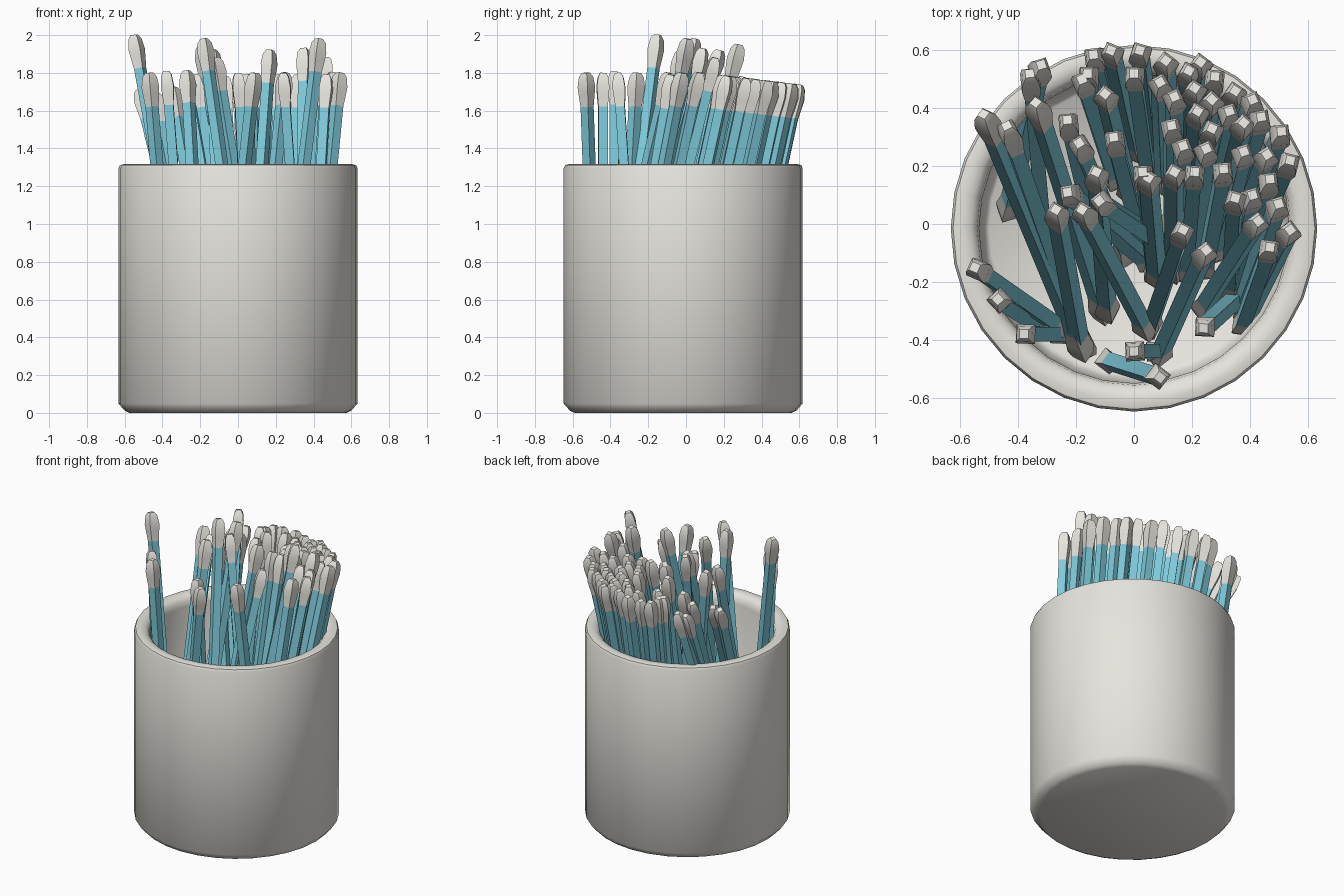
import bpy, bmesh, math, random
from mathutils import Vector, Matrix

random.seed(4)


def material(name, rgb):
    m = bpy.data.materials.new(name)
    m.diffuse_color = (*rgb, 1)
    return m


WHITE = material("warm_white", (0.80, 0.78, 0.73))
BLUE = material("light_blue", (0.22, 0.62, 0.74))


def finish(bm, name, mats, angle):
    bmesh.ops.recalc_face_normals(bm, faces=bm.faces)
    me = bpy.data.meshes.new(name)
    bm.to_mesh(me)
    bm.free()
    for m in mats:
        me.materials.append(m)
    ob = bpy.data.objects.new(name, me)
    bpy.context.collection.objects.link(ob)
    bpy.ops.object.select_all(action='DESELECT')
    ob.select_set(True)
    bpy.context.view_layer.objects.active = ob
    bpy.ops.object.shade_smooth_by_angle(angle=math.radians(angle))
    return ob


def lathe(profile, sides, blue_band=None):
    """Closed solid of revolution around z; profile = (radius, z) points."""
    bm = bmesh.new()
    rings = [[bm.verts.new((r * math.cos(2 * math.pi * i / sides),
                            r * math.sin(2 * math.pi * i / sides), z))
              for i in range(sides)] for r, z in profile]
    for k, (a, b) in enumerate(zip(rings, rings[1:])):
        for i in range(sides):
            j = (i + 1) % sides
            f = bm.faces.new((a[i], a[j], b[j], b[i]))
            f.material_index = 1 if k == blue_band else 0
    bm.faces.new(rings[0])
    bm.faces.new(rings[-1])
    return bm


# Cup: chamfered foot, rounded rim, hollow inside
cup = lathe([(0.575, 0), (0.60, 0.012), (0.633, 0.05), (0.633, 1.295), (0.625, 1.312),
             (0.60, 1.318), (0.565, 1.312), (0.542, 1.29), (0.535, 1.25),
             (0.52, 0.08), (0.50, 0.06)], 32)
cup_ob = finish(cup, "cup", [WHITE], 50)
cup_ob.location.y = -0.015

# Swab: four-sided stick with a padded tip at each end
LENGTH = 1.70
TIP = [(0.022, 0), (0.038, 0.022), (0.047, 0.075), (0.043, 0.115), (0.035, 0.18)]
SWAB = TIP + [(r, LENGTH - d) for r, d in reversed(TIP)]


def swab(name, x, y, z, bx, by):
    """Place a swab with its top at x, y, z, leaning from bx, by."""
    h = min(math.hypot(x - bx, y - by), 1.2)
    top = Vector((x, y, z))
    base = Vector((bx, by, max(0.065, z - math.sqrt(LENGTH ** 2 - h * h))))
    axis = top - base
    bm = lathe(SWAB, 4, blue_band=len(TIP) - 1)
    rot = axis.to_track_quat('Z', 'Y').to_matrix().to_4x4()
    spin = Matrix.Rotation(random.uniform(0, math.pi / 2), 4, 'Z')
    stretch = Matrix.Diagonal((1, 1, axis.length / LENGTH, 1))
    bm.transform(Matrix.Translation(base) @ rot @ spin @ stretch)
    finish(bm, name, [WHITE, BLUE], 60)


# Fan of swabs against the back right wall (top x, y); the lean follows a rule
fan = [(0.02, 0.60), (-0.08, 0.60), (-0.14, 0.585), (0.23, 0.56), (0.11, 0.565), (0.0, 0.52),
       (-0.10, 0.45), (0.09, 0.49), (0.14, 0.44), (0.19, 0.53), (0.28, 0.51), (0.35, 0.46),
       (0.21, 0.47), (0.27, 0.43), (0.22, 0.39), (0.41, 0.43), (0.33, 0.39), (0.44, 0.37),
       (0.51, 0.32), (0.38, 0.35), (0.27, 0.33), (0.13, 0.34), (0.17, 0.27), (0.25, 0.26),
       (0.38, 0.25), (0.46, 0.24), (0.54, 0.22), (0.31, 0.19), (0.21, 0.18), (0.14, 0.18),
       (0.03, 0.18), (0.05, 0.16), (0.50, 0.07), (0.41, 0.10), (-0.18, 0.50), (-0.16, 0.52)]
for i, (x, y) in enumerate(fan):
    swab(f"swab_back_{i + 1}", x, y, 1.81 - 0.12 * max(0, y), 0.62 * x + 0.05, y - 0.36)

# Loose swabs leaning left: top x, y, z and foot x, y
left = [(-0.52, 0.38, 1.71, -0.17, -0.46), (-0.44, 0.34, 1.69, -0.16, -0.45),
        (-0.34, 0.42, 1.72, -0.10, -0.33), (-0.32, 0.55, 1.70, -0.44, 0.03),
        (-0.36, 0.52, 1.68, -0.30, -0.15), (-0.23, 0.36, 1.74, -0.12, -0.10),
        (-0.19, 0.28, 1.95, -0.02, -0.12), (-0.07, 0.30, 1.78, 0.04, -0.12),
        (-0.13, 0.18, 1.92, -0.09, -0.32), (-0.12, 0.08, 1.88, 0.15, -0.10),
        (-0.18, 0.05, 1.98, 0.05, -0.38), (-0.27, 0.05, 1.81, -0.18, -0.45),
        (-0.23, 0.11, 1.79, 0.06, -0.14), (-0.55, -0.15, 2.00, -0.25, -0.36)]
# Loose swabs at the front and right
front = [(0.09, -0.53, 1.80, -0.10, -0.47), (0.0, -0.44, 1.80, 0.08, -0.44),
         (-0.38, -0.38, 1.81, -0.25, -0.38), (-0.47, -0.26, 1.80, -0.33, -0.35),
         (0.24, -0.36, 1.80, 0.36, -0.25), (0.25, -0.09, 1.80, 0.08, -0.47),
         (0.17, -0.02, 1.92, 0.05, -0.37), (0.54, -0.02, 1.80, 0.38, -0.34),
         (0.47, -0.08, 1.79, 0.37, -0.36), (0.43, 0.01, 1.98, 0.23, -0.30),
         (0.35, 0.09, 1.93, 0.33, -0.24), (0.47, 0.155, 1.88, 0.35, -0.25)]
for group, rows in (("left", left), ("front", front)):
    for i, row in enumerate(rows):
        swab(f"swab_{group}_{i + 1}", *row)
